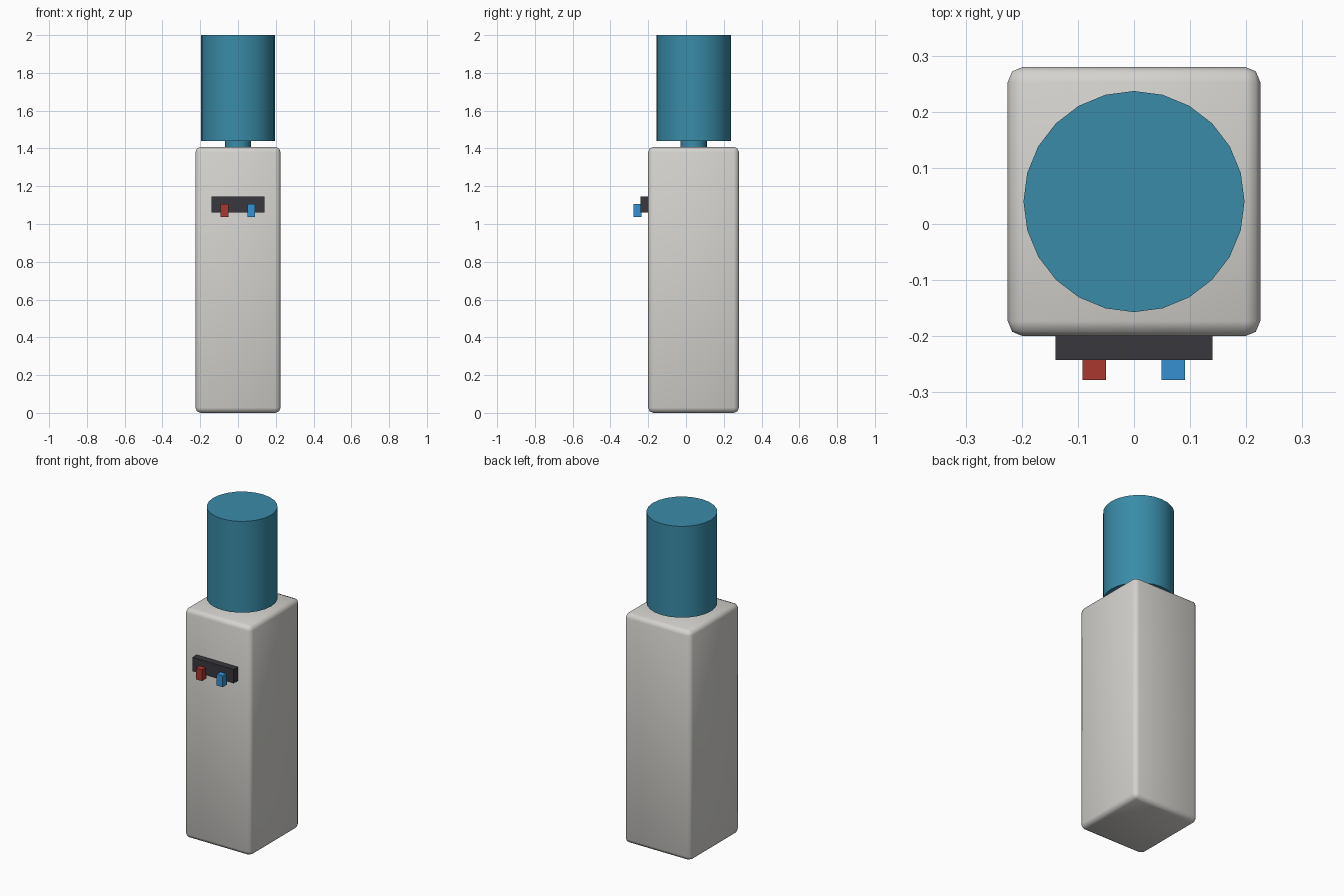
import bpy, bmesh, math
from mathutils import Matrix

if "Cube" in bpy.data.objects:
    bpy.data.objects.remove(bpy.data.objects["Cube"])


def material(name, rgb):
    m = bpy.data.materials.new(name)
    m.diffuse_color = (*rgb, 1)
    m.use_nodes = True
    m.node_tree.nodes["Principled BSDF"].inputs["Base Color"].default_value = m.diffuse_color
    return m


white = material("warm white", (0.66, 0.65, 0.62))
teal = material("water blue", (0.041, 0.26, 0.39))
dark = material("charcoal", (0.04, 0.038, 0.046))
red = material("hot red", (0.40, 0.038, 0.028))
blue = material("cold blue", (0.036, 0.28, 0.65))


def finish(name, bm, mat):
    me = bpy.data.meshes.new(name)
    bm.to_mesh(me)
    bm.free()
    ob = bpy.data.objects.new(name, me)
    bpy.context.collection.objects.link(ob)
    me.materials.append(mat)
    return ob


def box(name, lo, hi, mat, bevel=0):
    bm = bmesh.new()
    bmesh.ops.create_cube(bm, size=1)
    for v in bm.verts:
        v.co = [hi[i] if v.co[i] > 0 else lo[i] for i in range(3)]
    if bevel:
        bmesh.ops.bevel(bm, geom=bm.edges[:], offset=bevel, segments=2,
                        profile=0.5, affect='EDGES')
        for f in bm.faces:
            f.smooth = True
    return finish(name, bm, mat)


def cylinder(name, radius, y, z0, z1, mat):
    bm = bmesh.new()
    bmesh.ops.create_cone(bm, cap_ends=True, segments=24, radius1=radius,
                          radius2=radius, depth=z1 - z0,
                          matrix=Matrix.Translation((0, y, (z0 + z1) / 2)))
    # Smooth wall, sharp rims
    for f in bm.faces:
        f.smooth = len(f.verts) == 4
    for e in bm.edges:
        e.smooth = e.calc_face_angle(0) < math.radians(40)
    return finish(name, bm, mat)


# Cabinet
box("cabinet", (-0.225, -0.2, 0), (0.225, 0.28, 1.408), white, 0.027)

# Water bottle and its neck
cylinder("bottle_neck", 0.07, 0.04, 1.39, 1.442, teal)
cylinder("bottle", 0.197, 0.04, 1.44, 2.0, teal)

# Tap panel and the two taps
box("tap_panel", (-0.14, -0.242, 1.06), (0.14, -0.19, 1.145), dark)
for name, x, mat in (("hot_tap", -0.071, red), ("cold_tap", 0.07, blue)):
    box(name, (x - 0.021, -0.278, 1.037), (x + 0.021, -0.236, 1.106), mat)
